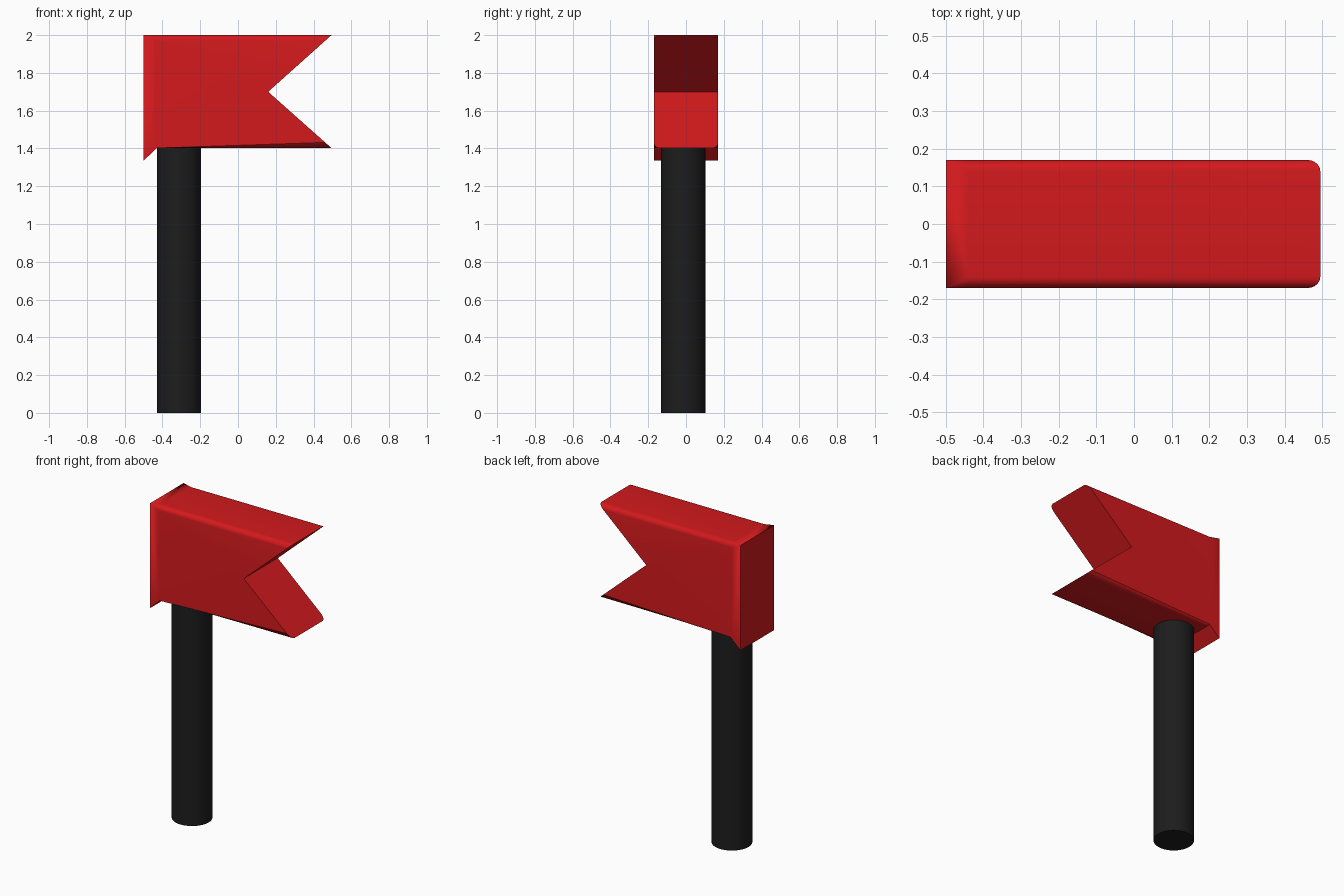
import bpy, bmesh, math

if "Cube" in bpy.data.objects:
    bpy.data.objects.remove(bpy.data.objects["Cube"])


def material(name, color):
    m = bpy.data.materials.new(name)
    m.diffuse_color = color
    m.use_nodes = True
    m.node_tree.nodes["Principled BSDF"].inputs["Base Color"].default_value = m.diffuse_color
    return m


def finish(obj, mat):
    obj.data.materials.append(mat)
    bpy.ops.object.select_all(action='DESELECT')
    obj.select_set(True)
    bpy.context.view_layer.objects.active = obj
    bpy.ops.object.shade_smooth_by_angle(angle=math.radians(30))


# Pole
bpy.ops.mesh.primitive_cylinder_add(vertices=48, radius=0.117, depth=1.41,
                                    location=(-0.312, -0.015, 0.705))
pole = bpy.context.object
pole.name = "pole"
finish(pole, material("black", (0.012, 0.012, 0.012, 1)))

# Swallow-tailed flag: extruded profile with a small spur at the hoist
HALF = 0.17
profile = [(-0.5, 2), (-0.5, 1.335), (-0.43, 1.402), (0.495, 1.402),
           (0.16, 1.7), (0.495, 2)]
bm = bmesh.new()
front = bm.faces.new([bm.verts.new((x, -HALF, z)) for x, z in profile])
ext = bmesh.ops.extrude_face_region(bm, geom=[front], use_keep_orig=True)
back = [g for g in ext["geom"] if isinstance(g, bmesh.types.BMVert)]
bmesh.ops.translate(bm, verts=back, vec=(0, 2 * HALF, 0))
bmesh.ops.recalc_face_normals(bm, faces=bm.faces)

# Round the long top and bottom edges
long_edges = [e for e in bm.edges
              if abs(e.verts[0].co.x - e.verts[1].co.x) > 0.8]
bmesh.ops.bevel(bm, geom=long_edges, offset=0.03, offset_type='OFFSET',
                segments=6, profile=0.5, affect='EDGES')

# Taper the top rounding to a sharp corner at the hoist end
bmesh.ops.bisect_plane(bm, geom=bm.verts[:] + bm.edges[:] + bm.faces[:],
                       plane_co=(-0.44, 0, 0), plane_no=(1, 0, 0))
for v in bm.verts:
    if v.co.x < -0.49 and v.co.z > 1.9:
        v.co.y = math.copysign(HALF, v.co.y)
        v.co.z = 2
bmesh.ops.remove_doubles(bm, verts=bm.verts, dist=0.0005)
bmesh.ops.triangulate(bm, faces=[f for f in bm.faces if len(f.verts) > 4])
bmesh.ops.recalc_face_normals(bm, faces=bm.faces)

mesh = bpy.data.meshes.new("flag")
bm.to_mesh(mesh)
bm.free()
flag = bpy.data.objects.new("flag", mesh)
bpy.context.collection.objects.link(flag)
finish(flag, material("red", (0.65, 0.01, 0.012, 1)))
